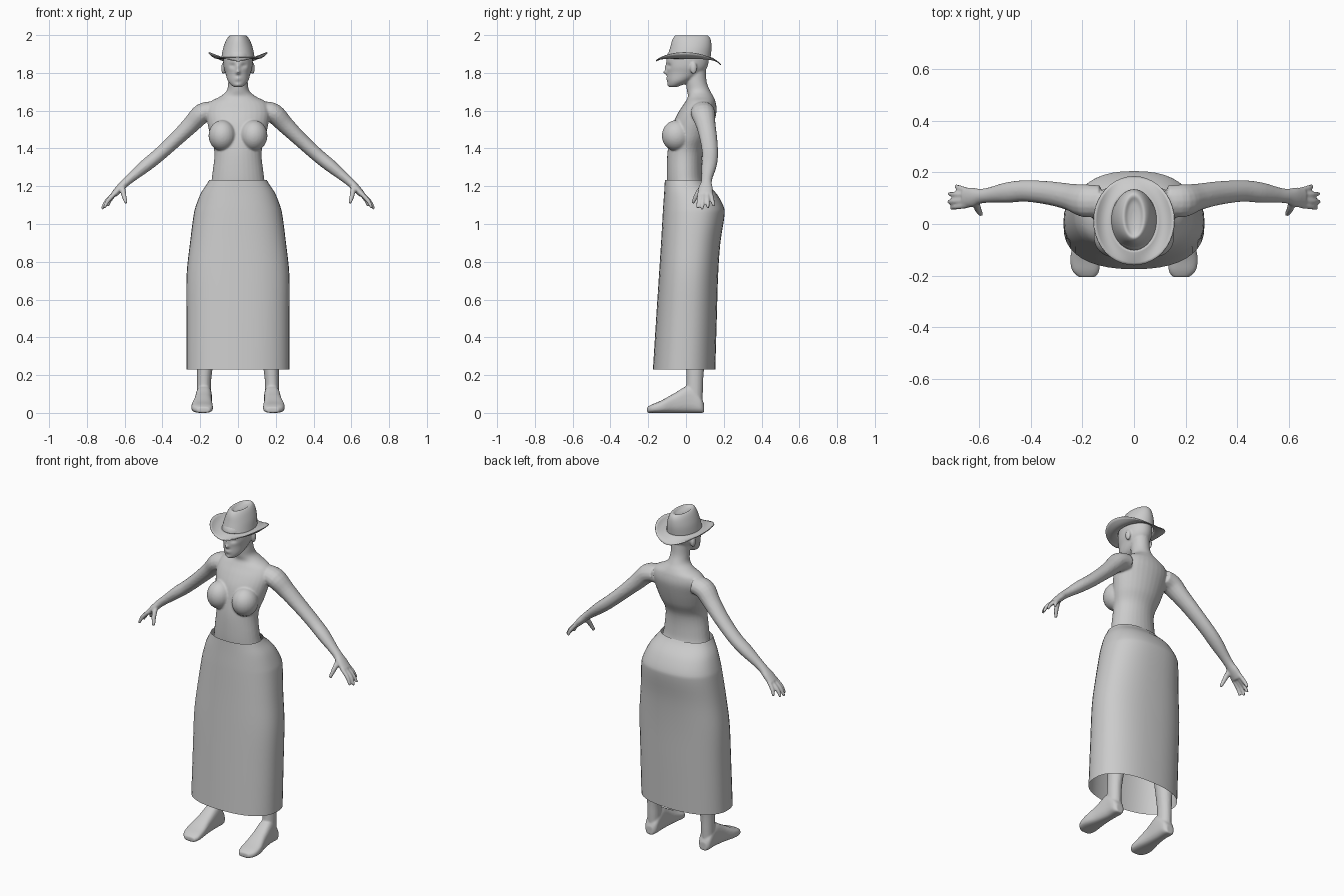
import bpy, bmesh, math
from mathutils import Vector

if "Cube" in bpy.data.objects:
    bpy.data.objects.remove(bpy.data.objects["Cube"])

grey = bpy.data.materials.new("plain_grey")
grey.diffuse_color = (0.6, 0.6, 0.6, 1)
grey.use_nodes = True
grey.node_tree.nodes["Principled BSDF"].inputs["Base Color"].default_value = grey.diffuse_color


def spline(rows, steps=5):
    """Smoothly interpolate rows of numbers (Catmull-Rom)."""
    out = []
    n = len(rows)
    for i in range(n - 1):
        a, b, c, d = rows[max(i - 1, 0)], rows[i], rows[i + 1], rows[min(i + 2, n - 1)]
        for k in range(steps):
            t = k / steps
            out.append([0.5 * (2 * q + (r - p) * t + (2 * p - 5 * q + 4 * r - s) * t * t
                               + (3 * q - p - 3 * r + s) * t ** 3)
                        for p, q, r, s in zip(a, b, c, d)])
    out.append(list(rows[-1]))
    return out


def loft(bm, rings, cap_start=True, cap_end=True):
    vs = [[bm.verts.new(p) for p in ring] for ring in rings]
    n = len(vs[0])
    for a, b in zip(vs, vs[1:]):
        for i in range(n):
            bm.faces.new((a[i], a[(i + 1) % n], b[(i + 1) % n], b[i]))
    if cap_start:
        bm.faces.new(vs[0][::-1])
    if cap_end:
        bm.faces.new(vs[-1])


def oval(n, power=2.0):
    """Unit rounded outline, starting at the front (-y)."""
    pts = []
    for i in range(n):
        a = math.tau * i / n
        s, c = math.sin(a), -math.cos(a)
        pts.append((math.copysign(abs(s) ** (2 / power), s),
                    math.copysign(abs(c) ** (2 / power), c)))
    return pts


def level_rings(rows, n=32, power=2.0):
    """Horizontal rings from (z, half width, front y, back y)."""
    return [[Vector((w * u, (f + b) / 2 + (b - f) / 2 * v, z)) for u, v in oval(n, power)]
            for z, w, f, b in rows]


def tube(bm, rows, n=16):
    """Limb along (x, y, z, radius towards y, other radius)."""
    rows = spline(rows, 4)
    pts = [Vector(r[:3]) for r in rows]
    rings = []
    for i, r in enumerate(rows):
        t = (pts[min(i + 1, len(pts) - 1)] - pts[max(i - 1, 0)]).normalized()
        side = Vector((0, 1, 0))
        side = (side - t * side.dot(t)).normalized()
        up = t.cross(side)
        rings.append([pts[i] + side * r[3] * u + up * r[4] * v for u, v in oval(n)])
    loft(bm, rings)


def ball(bm, centre, radii):
    res = bmesh.ops.create_uvsphere(bm, u_segments=24, v_segments=16, radius=1)
    for v in res["verts"]:
        v.co = Vector(c + r * p for c, r, p in zip(centre, radii, v.co))


def finish(bm, name):
    bmesh.ops.recalc_face_normals(bm, faces=bm.faces)
    for f in bm.faces:
        f.smooth = True
    me = bpy.data.meshes.new(name)
    bm.to_mesh(me)
    bm.free()
    me.materials.append(grey)
    ob = bpy.data.objects.new(name, me)
    bpy.context.collection.objects.link(ob)
    return ob


# Body: torso and neck
body = bmesh.new()
torso = [(0.88, .17, -.07, .15), (1.0, .2, -.085, .18), (1.1, .18, -.09, .16),
         (1.2, .147, -.1, .1), (1.28, .134, -.102, .085), (1.38, .125, -.098, .09),
         (1.46, .145, -.085, .125), (1.54, .163, -.065, .15), (1.6, .17, -.035, .162),
         (1.645, .15, -.005, .157), (1.675, .095, .01, .145), (1.705, .06, .005, .128),
         (1.75, .052, .0, .11), (1.81, .05, .0, .105)]
loft(body, level_rings(spline(torso)))

# Head, with facial relief pushed in or out: (x, z, width, height, depth)
head = [(1.724, .018, -.086, -.05), (1.735, .036, -.094, -.02), (1.76, .055, -.098, .03),
        (1.8, .067, -.1, .09), (1.84, .077, -.104, .116), (1.9, .076, -.098, .118),
        (1.945, .055, -.06, .09)]
relief = [(0, 1.803, .010, .011, .024), (0, 1.83, .008, .016, .010),
          (.03, 1.838, .015, .010, -.012), (-.03, 1.838, .015, .010, -.012),
          (0, 1.772, .018, .005, .009), (0, 1.762, .016, .004, .007),
          (0, 1.736, .016, .008, .006)]
rings = level_rings(spline(head, 8), 64)
for ring in rings:
    for p in ring:
        if p.y < -.02:
            p.y -= sum(d * math.exp(-((p.x - x) / w) ** 2 - ((p.z - z) / h) ** 2)
                       for x, z, w, h, d in relief)
loft(body, rings)

for s in (1, -1):
    # Ears and bust
    ball(body, (s * .077, .04, 1.825), (.012, .018, .032))
    ball(body, (s * .083, -.05, 1.468), (.073, .078, .082))
    # Arm and palm
    tube(body, [(s * .13, .09, 1.6, .06, .05), (s * .19, .09, 1.585, .064, .053),
                (s * .25, .105, 1.525, .052, .046), (s * .33, .12, 1.447, .046, .039),
                (s * .42, .128, 1.365, .042, .036), (s * .49, .122, 1.308, .04, .034),
                (s * .56, .112, 1.25, .03, .026), (s * .595, .108, 1.22, .029, .023),
                (s * .625, .104, 1.19, .038, .021), (s * .658, .102, 1.155, .04, .017)])
    # Fingers
    for base_y, x, y, z in ((.072, .708, .062, 1.085), (.092, .72, .085, 1.078),
                            (.112, .716, .117, 1.085), (.131, .69, .148, 1.095)):
        tube(body, [(s * .645, base_y, 1.168, .011, .012),
                    (s * (.655 + x) / 2 + s * .006, (base_y + y) / 2, 1.125, .0115, .0115),
                    (s * x, y, z, .008, .008)], 10)
    # Thumb
    tube(body, [(s * .612, .09, 1.2, .014, .015), (s * .606, .06, 1.16, .014, .014),
                (s * .592, .036, 1.11, .009, .009)], 10)
    # Leg
    tube(body, [(s * .1, .04, .95, .1, .088), (s * .125, .03, .78, .09, .078),
                (s * .15, .025, .52, .06, .056), (s * .165, .05, .38, .058, .052),
                (s * .178, .047, .2, .046, .039), (s * .18, .045, .12, .045, .037),
                (s * .18, .045, .04, .042, .037)])
    # Foot: rings along y as (y, centre x, half width, height)
    foot = [(.095, .18, .022, .05), (.075, .18, .038, .09), (.02, .18, .042, .145),
            (-.06, .185, .047, .105), (-.13, .19, .057, .066), (-.18, .187, .053, .045),
            (-.206, .182, .032, .03)]
    loft(body, [[Vector((s * (x + w * u), y, h / 2 * (1 + v))) for u, v in oval(24, 2.8)]
                for y, x, w, h in spline(foot)])

figure = finish(body, "body")
merge = figure.modifiers.new("merge", 'REMESH')
merge.mode = 'VOXEL'
merge.voxel_size = 0.0055
merge.use_smooth_shade = True
soften = figure.modifiers.new("soften", 'SMOOTH')
soften.factor = 0.5
soften.iterations = 5

# Skirt: open sheet from waist to hem
skirt = bmesh.new()
rows = [(.23, .273, -.175, .155), (.5, .273, -.158, .163), (.73, .272, -.143, .17),
        (.9, .254, -.132, .182), (1.04, .236, -.124, .203), (1.09, .225, -.121, .2),
        (1.16, .198, -.116, .162), (1.21, .166, -.113, .112), (1.232, .153, -.112, .095)]
loft(skirt, level_rings(spline(rows, 4), 40, 2.35), False, False)
finish(skirt, "skirt")

# Hat crown with a dented top
crown = bmesh.new()
rows = [(1.88, .088, -.1, .13), (1.93, .079, -.085, .135), (1.97, .064, -.074, .132),
        (1.992, .05, -.062, .122), (1.998, .038, -.05, .108), (1.988, .024, -.03, .085),
        (1.983, .008, .01, .045)]
loft(crown, level_rings(spline(rows, 4), 40), False, True)
finish(crown, "hat_crown")

# Hat brim: turned up at the sides, dipping front and back
brim = bmesh.new()
rings = []
for k in range(7):
    t = k / 6
    ring = []
    for u, v in oval(40):
        edge = 1.854 + .055 * abs(u) ** 1.5 - .01 * v
        z = 1.884 + (edge - 1.884) * t ** 1.5 - .012 * math.sin(math.pi * t) * abs(u)
        ring.append(Vector(((.087 + .068 * t) * u, .013 + (.115 + .058 * t) * v, z)))
    rings.append(ring)
loft(brim, rings, False, False)
thick = finish(brim, "hat_brim").modifiers.new("thickness", 'SOLIDIFY')
thick.thickness = 0.004
